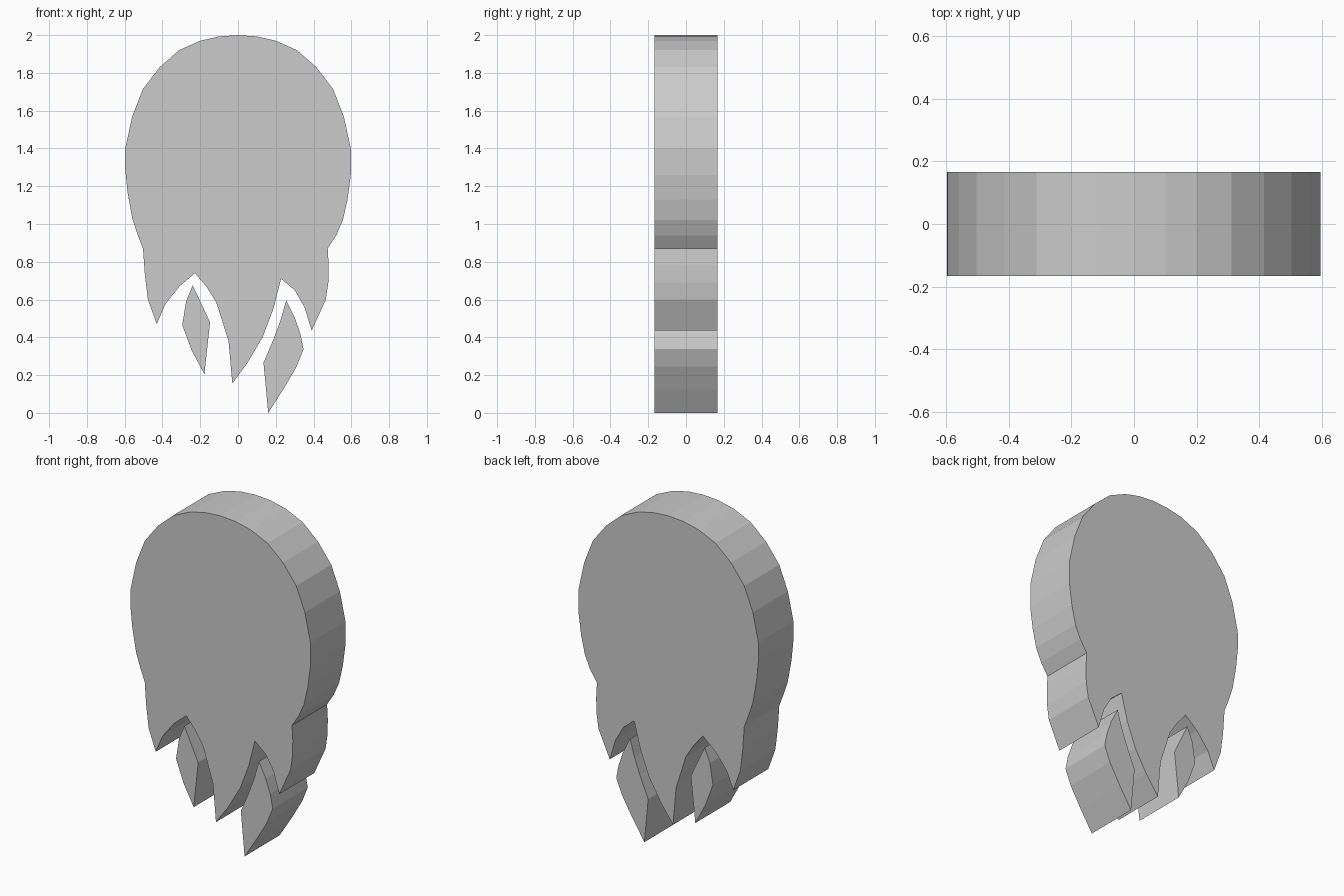
import bpy, bmesh

HALF_DEPTH = 0.166


def slab(name, outline):
    """Extrude an x-z outline into a solid centred on y = 0."""
    bm = bmesh.new()
    front = bm.faces.new([bm.verts.new((x, -HALF_DEPTH, z)) for x, z in outline])
    back = bmesh.ops.extrude_face_region(bm, geom=[front])["geom"]
    bmesh.ops.translate(bm, vec=(0, 2 * HALF_DEPTH, 0),
                        verts=[v for v in back if isinstance(v, bmesh.types.BMVert)])
    bmesh.ops.recalc_face_normals(bm, faces=bm.faces[:])
    mesh = bpy.data.meshes.new(name)
    bm.to_mesh(mesh)
    bm.free()
    obj = bpy.data.objects.new(name, mesh)
    bpy.context.collection.objects.link(obj)
    return obj


# Rounded dome, mirrored about x = 0
dome_half = [(0.10, 1.993), (0.20, 1.97), (0.312, 1.92), (0.415, 1.83),
             (0.503, 1.715), (0.56, 1.57), (0.597, 1.40)]
dome = [(-x, z) for x, z in reversed(dome_half)] + [(0, 2.0)] + dome_half

# Right cheek, pointed fringe and left cheek
right_cheek = [(0.597, 1.26), (0.58, 1.13), (0.555, 1.02), (0.52, 0.94), (0.475, 0.87)]
fringe = [(0.48, 0.78), (0.478, 0.69), (0.465, 0.60), (0.39, 0.435),
          (0.352, 0.56), (0.30, 0.65), (0.228, 0.71),
          (0.187, 0.55), (0.13, 0.40), (0.05, 0.265), (-0.03, 0.155),
          (-0.05, 0.38), (-0.115, 0.585), (-0.165, 0.665), (-0.228, 0.74),
          (-0.31, 0.67), (-0.385, 0.575), (-0.43, 0.47),
          (-0.477, 0.60), (-0.493, 0.73)]
left_cheek = [(-0.503, 0.87), (-0.53, 0.94), (-0.56, 1.03), (-0.585, 1.17), (-0.598, 1.30)]
slab("main_body", dome + right_cheek + fringe + left_cheek)

# Loose shards below the fringe
slab("left_shard", [(-0.24, 0.675), (-0.19, 0.57), (-0.148, 0.48), (-0.178, 0.205),
                    (-0.245, 0.33), (-0.295, 0.465), (-0.275, 0.59)])
slab("right_shard", [(0.255, 0.595), (0.30, 0.505), (0.33, 0.42), (0.347, 0.337),
                     (0.31, 0.245), (0.24, 0.125), (0.16, 0.0), (0.135, 0.265),
                     (0.19, 0.395), (0.225, 0.49)])
